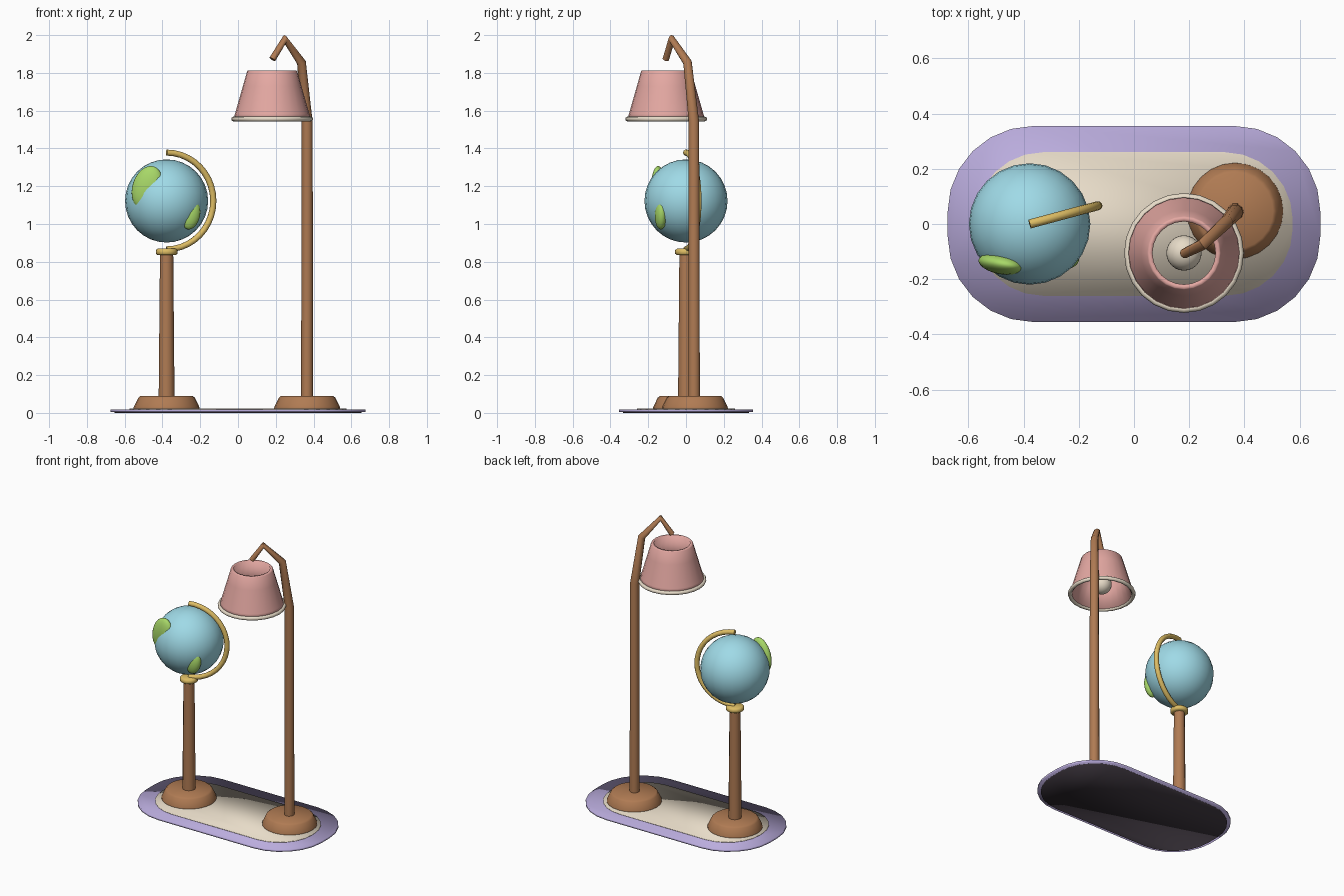
import bpy, bmesh
from math import sin, cos, pi, radians
from mathutils import Vector

cube = bpy.data.objects.get("Cube")
if cube:
    bpy.data.objects.remove(cube, do_unlink=True)


def material(name, rgb):
    lin = [((c / 255 + 0.055) / 1.055) ** 2.4 for c in rgb]
    m = bpy.data.materials.new(name)
    m.use_nodes = True
    m.diffuse_color = (*lin, 1)
    m.node_tree.nodes["Principled BSDF"].inputs["Base Color"].default_value = (*lin, 1)
    return m


WOOD = material("brown wood", (176, 123, 83))
GOLD = material("brass", (222, 189, 100))
BLUE = material("ocean blue", (160, 219, 232))
GREEN = material("land green", (168, 216, 104))
PINK = material("dusty pink", (228, 168, 162))
CREAM = material("cream", (238, 226, 206))
PURPLE = material("lavender", (187, 173, 222))
CHARCOAL = material("charcoal", (60, 53, 61))


def finish(obj, name, mat, angle=180):
    obj.name = name
    obj.data.materials.clear()
    obj.data.materials.append(mat)
    bpy.ops.object.select_all(action="DESELECT")
    obj.select_set(True)
    bpy.context.view_layer.objects.active = obj
    bpy.ops.object.shade_smooth_by_angle(angle=radians(angle))
    return obj


def from_bmesh(bm, name, mat, location=(0, 0, 0), angle=180):
    bmesh.ops.recalc_face_normals(bm, faces=bm.faces)
    mesh = bpy.data.meshes.new(name)
    bm.to_mesh(mesh)
    bm.free()
    obj = bpy.data.objects.new(name, mesh)
    obj.location = location
    bpy.context.collection.objects.link(obj)
    return finish(obj, name, mat, angle)


def lathe(name, mat, location, profile, sides=24, closed=False, angle=180):
    """Spin a (radius, z) profile; closed profiles make rings, open ones get caps."""
    bm = bmesh.new()
    rings = [[bm.verts.new((r * cos(2 * pi * i / sides), r * sin(2 * pi * i / sides), z))
              for i in range(sides)] for r, z in profile]
    pairs = list(zip(rings, rings[1:]))
    if closed:
        pairs.append((rings[-1], rings[0]))
    else:
        bm.faces.new(rings[0])
        bm.faces.new(rings[-1])
    for a, b in pairs:
        for i in range(sides):
            j = (i + 1) % sides
            bm.faces.new((a[i], a[j], b[j], b[i]))
    return from_bmesh(bm, name, mat, location, angle)


def rounded_slab(name, mat, half_x, half_y, radius, z0, z1, steps=6):
    bm = bmesh.new()
    corners = [(1, 1), (-1, 1), (-1, -1), (1, -1)]
    outline = []
    for k, (sx, sy) in enumerate(corners):
        for i in range(steps + 1):
            a = (k + i / steps) * pi / 2
            outline.append(bm.verts.new((sx * (half_x - radius) + radius * cos(a),
                                         sy * (half_y - radius) + radius * sin(a), z0)))
    face = bm.faces.new(outline)
    top = bmesh.ops.extrude_face_region(bm, geom=[face])["geom"]
    bmesh.ops.translate(bm, vec=(0, 0, z1 - z0),
                        verts=[v for v in top if isinstance(v, bmesh.types.BMVert)])
    return from_bmesh(bm, name, mat)


def tube(name, mat, points, thickness):
    curve = bpy.data.curves.new(name, "CURVE")
    curve.dimensions = "3D"
    curve.bevel_depth = 1
    curve.bevel_resolution = 3
    curve.use_fill_caps = True
    spline = curve.splines.new("POLY")
    spline.points.add(len(points) - 1)
    for p, co, r in zip(spline.points, points, thickness):
        p.co = (*co, 1)
        p.radius = r
    obj = bpy.data.objects.new(name, curve)
    bpy.context.collection.objects.link(obj)
    bpy.ops.object.select_all(action="DESELECT")
    obj.select_set(True)
    bpy.context.view_layer.objects.active = obj
    bpy.ops.object.convert(target="MESH")
    return finish(bpy.context.object, name, mat, 50)


def ball(name, mat, location, radii, rotation=(0, 0, 0)):
    bpy.ops.mesh.primitive_uv_sphere_add(segments=24, ring_count=16, radius=1, location=location,
                                         rotation=[radians(a) for a in rotation])
    obj = bpy.context.object
    obj.scale = radii
    return finish(obj, name, mat)


# Rug with a dark backing and a cream middle
rounded_slab("rug_backing", CHARCOAL, 0.653, 0.333, 0.29, 0, 0.01)
rounded_slab("rug", PURPLE, 0.675, 0.355, 0.31, 0.005, 0.019)
rounded_slab("rug_centre", CREAM, 0.575, 0.26, 0.245, 0.017, 0.024)

# Matching round feet
globe_x, lamp_x, lamp_y = -0.378, 0.366, 0.047
foot = [(0.175, 0.015), (0.174, 0.03), (0.15, 0.08), (0.138, 0.09)]
lathe("globe_foot", WOOD, (globe_x, 0, 0), foot)
lathe("lamp_foot", WOOD, (lamp_x, lamp_y, 0), foot)

# Globe stand
lathe("globe_post", WOOD, (globe_x, 0, 0), [(0.042, 0.08), (0.035, 0.85)], 12, angle=50)
lathe("globe_collar", GOLD, (globe_x, 0, 0),
      [(0.047, 0.835), (0.057, 0.842), (0.057, 0.862), (0.047, 0.87)], 16)

# Globe, its land patches and the half-ring that carries it
centre = Vector((globe_x, 0, 1.122))
ball("globe", BLUE, centre, (0.22, 0.22, 0.22))
ball("large_land", GREEN, (-0.481, -0.144, 1.193), (0.079, 0.038, 0.117), (0, 18, -10))
ball("small_land", GREEN, (-0.249, -0.132, 1.047), (0.048, 0.033, 0.077), (0, 14, 8))
turn = radians(15)
arc = [pi / 2 - pi * i / 20 for i in range(21)]
tube("globe_arm", GOLD,
     [centre + 0.256 * Vector((cos(a) * cos(turn), cos(a) * sin(turn), sin(a))) for a in arc],
     [0.0165] * len(arc))

# Lamp pole with its bent neck
tube("lamp_pole", WOOD,
     [(lamp_x, lamp_y - 0.004, 0.08), (lamp_x, 0.042, 1.54), (0.336, 0.008, 1.855),
      (0.248, -0.075, 1.979), (0.182, -0.107, 1.872)],
     [0.032, 0.029, 0.024, 0.021, 0.018])

# Open shade, its rim and the bulb
shade = (0.181, -0.105, 0)
lathe("lamp_shade", PINK, shade,
      [(0.205, 1.555), (0.197, 1.583), (0.155, 1.73), (0.133, 1.808), (0.129, 1.812),
       (0.114, 1.812), (0.188, 1.555)], 24, True)
lathe("shade_rim", CREAM, shade,
      [(0.204 + 0.013 * cos(i * pi / 4), 1.556 + 0.013 * sin(i * pi / 4)) for i in range(8)],
      24, True)
ball("bulb", CREAM, (0.181, -0.105, 1.625), (0.064, 0.064, 0.064))
